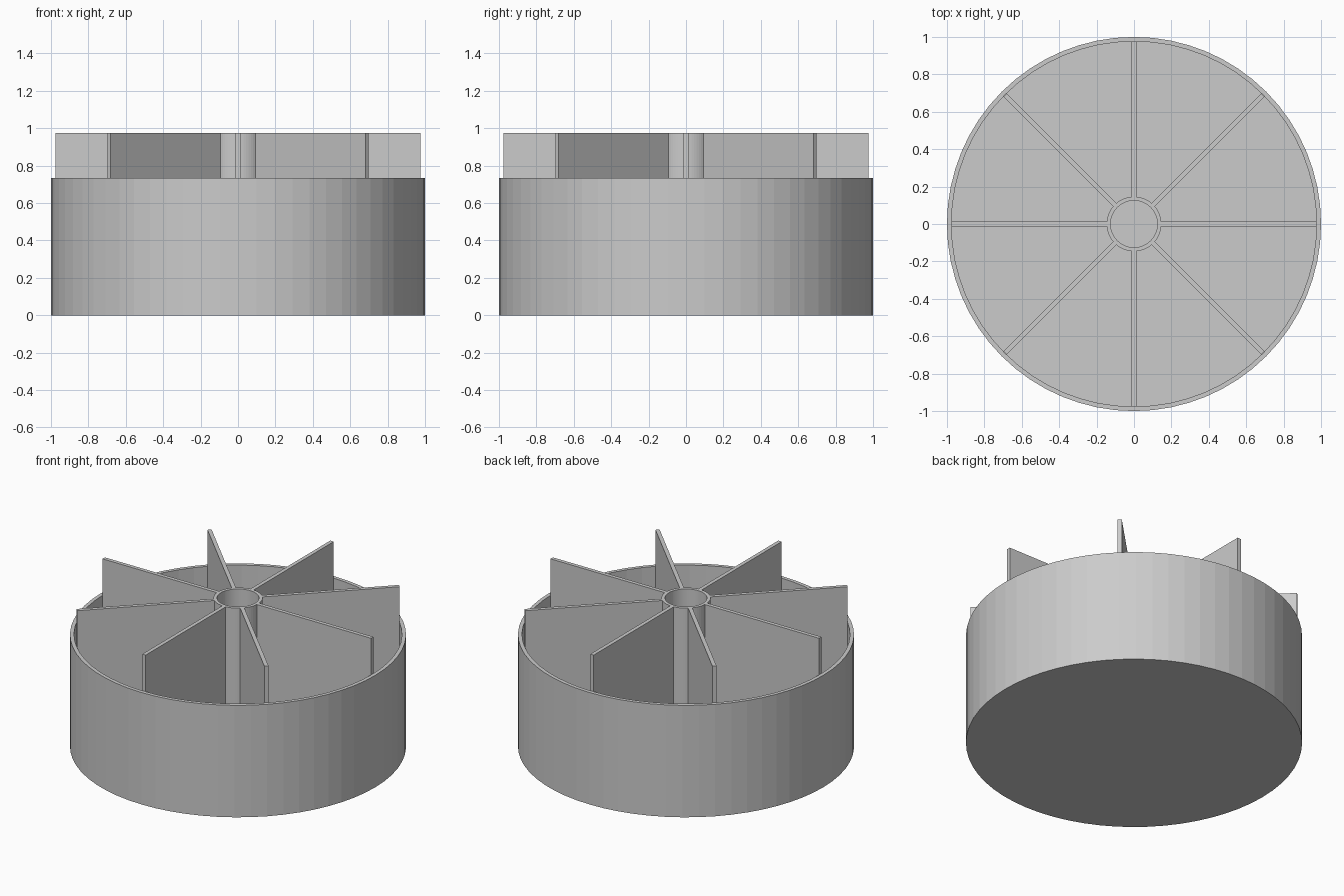
import bpy
import bmesh
import math

cube = bpy.data.objects.get("Cube")
if cube:
    bpy.data.objects.remove(cube, do_unlink=True)

SIDES = 64
FLOOR = 0.025
TOP = 0.975
RIM = 0.735
WALL_INNER = 0.976
HUB_INNER, HUB_OUTER = 0.125, 0.146
BLADE_WIDTH = 0.025
BLADES = 8

grey = bpy.data.materials.new("plain grey")
grey.use_nodes = True
colour = (0.6, 0.6, 0.6, 1)
grey.diffuse_color = colour
grey.node_tree.nodes["Principled BSDF"].inputs["Base Color"].default_value = colour


def finish(name, bm):
    bmesh.ops.recalc_face_normals(bm, faces=bm.faces)
    mesh = bpy.data.meshes.new(name)
    bm.to_mesh(mesh)
    bm.free()
    mesh.materials.append(grey)
    obj = bpy.data.objects.new(name, mesh)
    bpy.context.collection.objects.link(obj)
    return obj


def lathe(name, profile, closed):
    """Turn an (r, z) profile around z; open profile ends are capped."""
    bm = bmesh.new()
    rings = []
    for r, z in profile:
        angles = [math.tau * i / SIDES for i in range(SIDES)]
        rings.append([bm.verts.new((r * math.cos(a), r * math.sin(a), z)) for a in angles])
    pairs = list(zip(rings, rings[1:]))
    if closed:
        pairs.append((rings[-1], rings[0]))
    for low, high in pairs:
        for i in range(SIDES):
            j = (i + 1) % SIDES
            bm.faces.new((low[i], low[j], high[j], high[i]))
    if not closed:
        bm.faces.new(rings[0])
        bm.faces.new(rings[-1])
    return finish(name, bm)


# Open round cup with a thin wall and floor
lathe("cup", [(1, 0), (1, RIM), (WALL_INNER, RIM), (WALL_INNER, FLOOR)], closed=False)

# Hollow hub standing on the cup floor
lathe("hub", [(HUB_OUTER, FLOOR), (HUB_OUTER, TOP), (HUB_INNER, TOP), (HUB_INNER, FLOOR)],
      closed=True)

# Radial blades from the hub to the wall
start, end = HUB_OUTER - 0.003, WALL_INNER - 0.001
for n in range(BLADES):
    bm = bmesh.new()
    bmesh.ops.create_cube(bm, size=1)
    bmesh.ops.scale(bm, vec=(end - start, BLADE_WIDTH, TOP - FLOOR), verts=bm.verts)
    bmesh.ops.translate(bm, vec=((start + end) / 2, 0, (TOP + FLOOR) / 2), verts=bm.verts)
    blade = finish(f"blade_{n + 1}", bm)
    blade.rotation_euler.z = math.tau * n / BLADES
